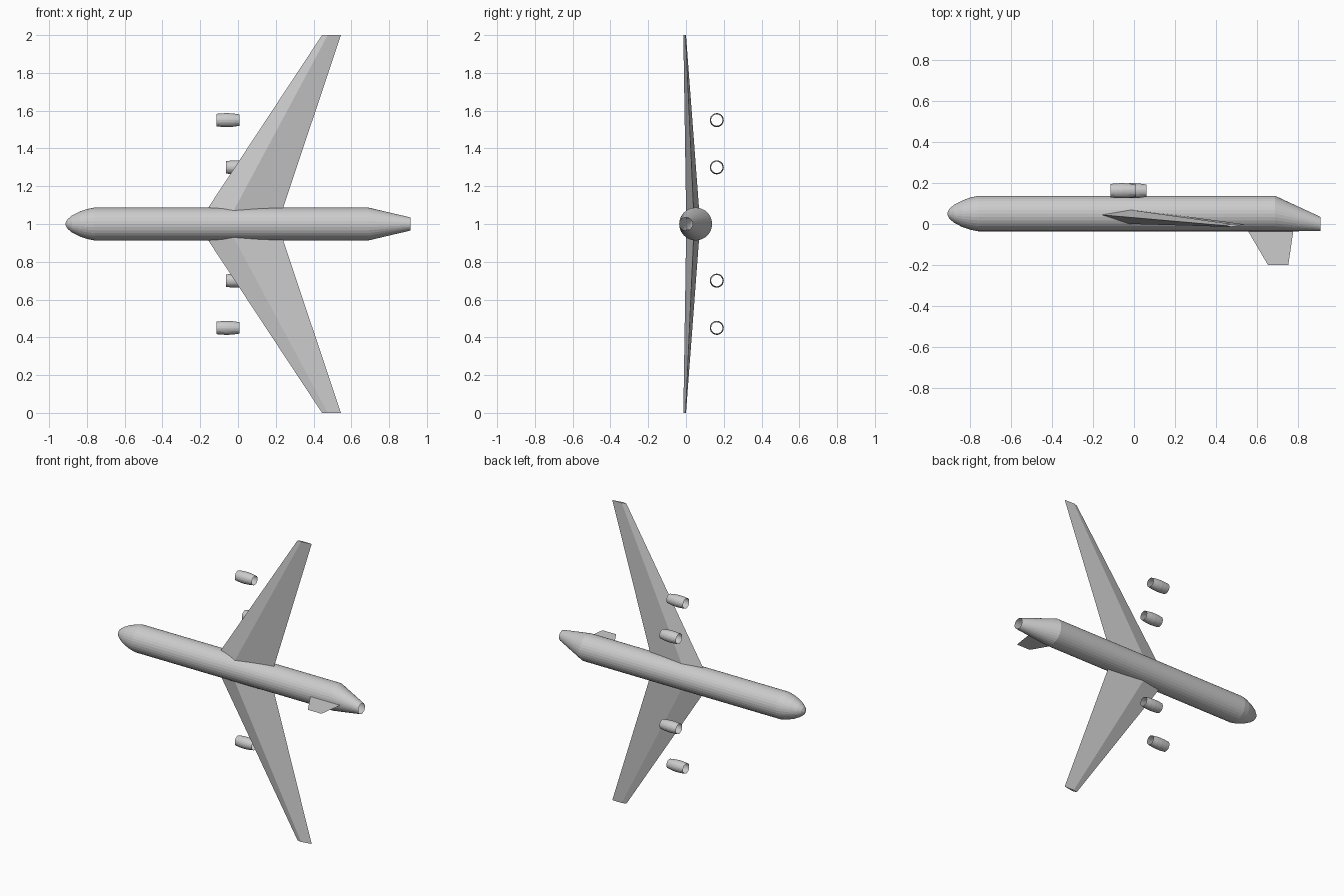
import bpy, bmesh, math

if "Cube" in bpy.data.objects:
    bpy.data.objects.remove(bpy.data.objects["Cube"])


def make_object(name, bm):
    bmesh.ops.recalc_face_normals(bm, faces=bm.faces)
    mesh = bpy.data.meshes.new(name)
    bm.to_mesh(mesh)
    bm.free()
    obj = bpy.data.objects.new(name, mesh)
    bpy.context.collection.objects.link(obj)
    return obj


def loft(name, rings, cap_start=False, cap_end=False):
    """Skin a list of equal-length point rings."""
    bm = bmesh.new()
    rows = [[bm.verts.new(p) for p in ring] for ring in rings]
    n = len(rows[0])
    for a, b in zip(rows, rows[1:]):
        for i in range(n):
            j = (i + 1) % n
            bm.faces.new((a[i], a[j], b[j], b[i]))
    if cap_start:
        bm.faces.new(rows[0])
    if cap_end:
        bm.faces.new(rows[-1])
    return make_object(name, bm)


def circle(x, y, z, r, sides):
    return [(x, y + r * math.cos(math.tau * i / sides),
             z + r * math.sin(math.tau * i / sides)) for i in range(sides)]


# Fuselage: rounded nose, straight tube, tapered open tail (x, centre y, radius)
stations = [(-0.912, 0.05, 0.008), (-0.902, 0.05, 0.026), (-0.88, 0.05, 0.044),
            (-0.84, 0.05, 0.065), (-0.80, 0.051, 0.079), (-0.76, 0.051, 0.087),
            (0.69, 0.051, 0.087), (0.912, 0.0, 0.035)]
loft("fuselage", [circle(x, y, 1.0, r, 32) for x, y, r in stations], cap_start=True)

# Wings: diamond section (leading edge, upper ridge, trailing edge, lower ridge)
root = [(-0.195, 0.048), (-0.045, 0.001), (0.22, 0.042), (-0.045, 0.073)]
tip = [(0.445, -0.008), (0.475, -0.014), (0.545, -0.002), (0.475, 0.0)]
for side, label in ((1, "left"), (-1, "right")):
    loft(label + "_wing",
         [[(x, y, 1 + side * 0.03) for x, y in root],
          [(x, y, 1 + side * 1.0) for x, y in tip]], True, True)

    # Engines: open barrel-shaped tubes
    for place, x0, dz in (("inner", -0.063, 0.30), ("outer", -0.115, 0.55)):
        profile = [(0.0, 0.033), (0.03, 0.036), (0.06, 0.037),
                   (0.09, 0.035), (0.124, 0.030)]
        loft(f"{label}_{place}_engine",
             [circle(x0 + dx, 0.163, 1 + side * dz, r, 24) for dx, r in profile])

# Tail fin: a single thin sheet
bm = bmesh.new()
bm.faces.new([bm.verts.new((x, y, 1.0)) for x, y in
              ((0.555, -0.03), (0.655, -0.2), (0.755, -0.2), (0.78, -0.03))])
make_object("tail_fin", bm)
